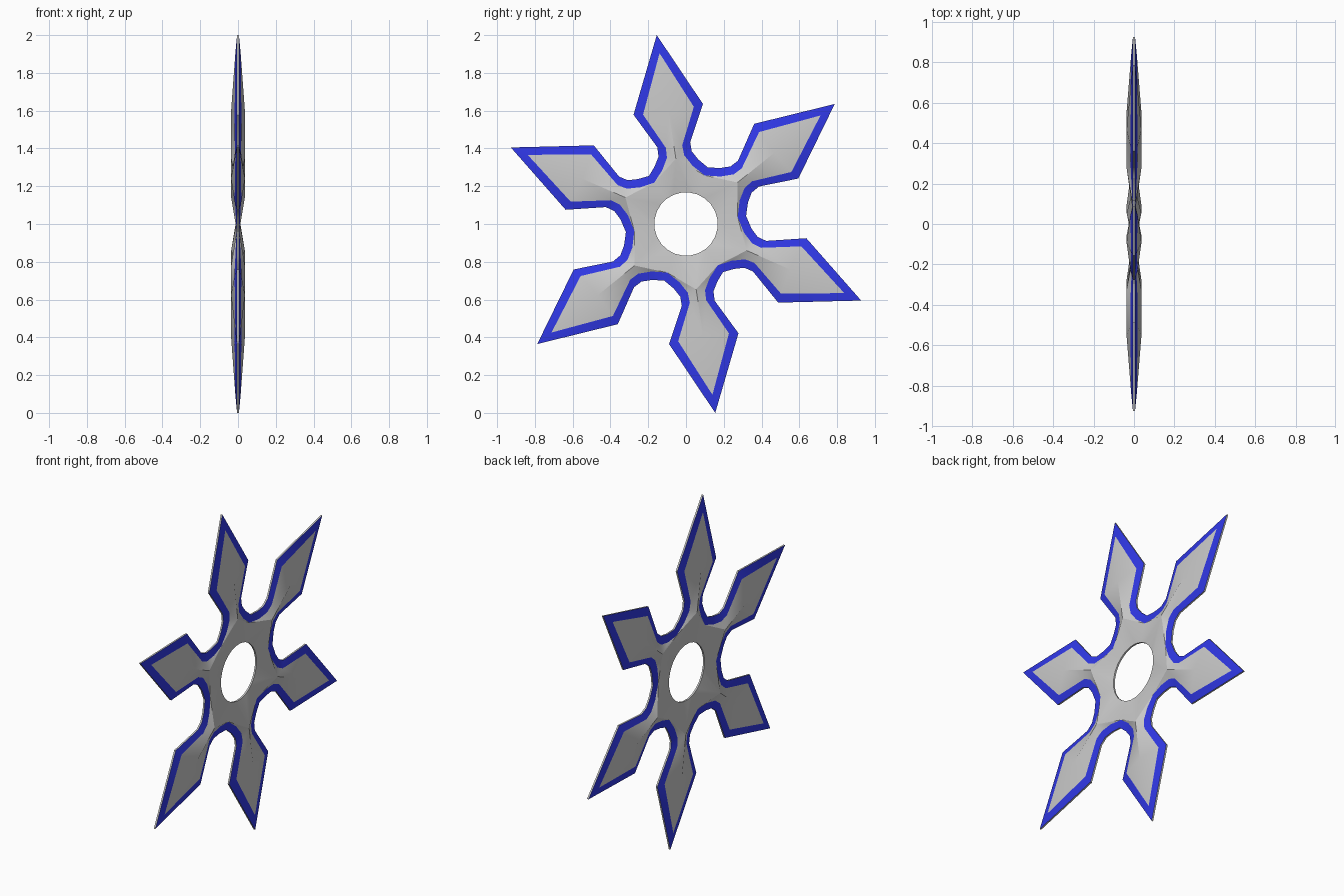
import bpy, bmesh
from math import cos, sin, radians, hypot, atan2, degrees

if "Cube" in bpy.data.objects:
    bpy.data.objects.remove(bpy.data.objects["Cube"])

CENTRE_Z = 1.0
ARM_ANGLES = [38.9, 98.8, 156.4, 218.9, 278.8, 336.4]
RIM = 0.005                    # half thickness of the outer rim
TIP = 1.012
HOLE_R = 0.168

# half-arm outline as (along arm, across arm); matching inner line adds height
OUTER = [(TIP, 0), (0.614, 0.186), (0.425, 0.088), (0.375, 0.089), (0.327, 0.117)]
INNER = [(0.915, 0, 0.014), (0.607, 0.136, 0.018), (0.415, 0.044, 0.017),
         (0.362, 0.046, 0.015), (0.300, 0.081, 0.012)]
RIDGE = [(0.35, 0, 0.036), (0.60, 0, 0.037)]

bm = bmesh.new()


def face(points, blue=False):
    f = bm.faces.new([bm.verts.new(p) for p in points])
    f.material_index = 1 if blue else 0


def half_arm(angle, half_gap, side, face_x):
    """One half of an arm, on one side of its axis and one face of the blade."""
    def at(p, h):
        a = radians(angle)
        u, v = p[0], p[1] * side
        return (h * face_x, u * cos(a) - v * sin(a), CENTRE_Z + u * sin(a) + v * cos(a))

    def polar(r, deg):
        return (r * cos(radians(deg)), r * sin(radians(deg)))

    outer2 = OUTER + [polar(0.321, half_gap)]
    outer = [at(p, RIM) for p in outer2]
    inner = [at(p, p[2]) for p in INNER] + [at(polar(0.276, half_gap), 0.007)]
    r0, r1 = [at(p, p[2]) for p in RIDGE]
    hole2 = [polar(HOLE_R, half_gap * k / 2) for k in range(3)]
    hole = [at(p, RIM) for p in hole2]

    # blue bevel band
    for i in range(5):
        face([outer[i], outer[i + 1], inner[i + 1], inner[i]], True)
    # raised grey blade and hub
    face([inner[0], inner[1], r1])
    face([r1, inner[1], inner[2]])
    face([r1, inner[2], r0])
    for i in range(2, 5):
        face([r0, inner[i], inner[i + 1]])
    face([r0, inner[5], hole[2]])
    face([r0, hole[2], hole[1]])
    face([r0, hole[1], hole[0]])
    # thin rim and hole wall join both faces
    if face_x > 0:
        for line in (outer2, hole2):
            for p, q in zip(line, line[1:]):
                face([at(p, RIM), at(q, RIM), at(q, -RIM), at(p, -RIM)])


n = len(ARM_ANGLES)
for i, angle in enumerate(ARM_ANGLES):
    gap_next = (ARM_ANGLES[(i + 1) % n] - angle) % 360
    gap_prev = (angle - ARM_ANGLES[i - 1]) % 360
    for face_x in (1, -1):
        half_arm(angle, gap_next / 2, 1, face_x)
        half_arm(angle, gap_prev / 2, -1, face_x)

bmesh.ops.remove_doubles(bm, verts=bm.verts, dist=0.0005)
bmesh.ops.recalc_face_normals(bm, faces=bm.faces)

# soft shading inside each area, crisp at the band and rim
for f in bm.faces:
    f.smooth = True
for e in bm.edges:
    mats = {f.material_index for f in e.link_faces}
    e.smooth = len(mats) == 1 and e.calc_face_angle(0) < radians(30)

mesh = bpy.data.meshes.new("star_blade")
bm.to_mesh(mesh)
bm.free()
for name, colour in (("steel_grey", (0.8, 0.8, 0.8, 1)), ("edge_blue", (0.03, 0.04, 0.8, 1))):
    mat = bpy.data.materials.new(name)
    mat.diffuse_color = colour
    mat.use_nodes = True
    mat.node_tree.nodes["Principled BSDF"].inputs["Base Color"].default_value = mat.diffuse_color
    mesh.materials.append(mat)
blade = bpy.data.objects.new("star_blade", mesh)
bpy.context.collection.objects.link(blade)
